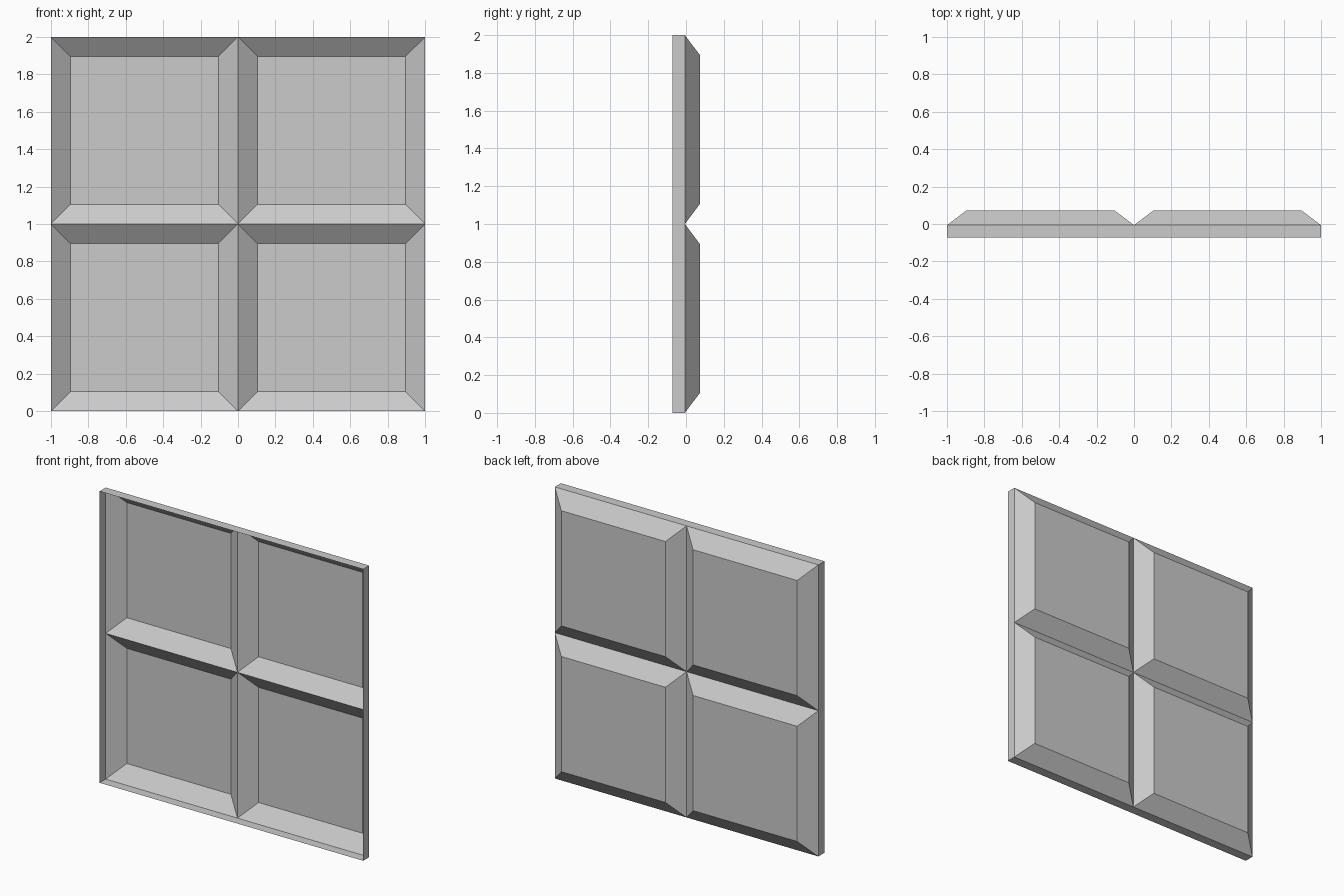
import bpy, bmesh
from mathutils import Matrix, Vector

if "Cube" in bpy.data.objects:
    bpy.data.objects.remove(bpy.data.objects["Cube"])

FRONT, RIDGE, BACK = -0.072, -0.006, 0.073   # depths along y
BEVEL = 0.105                                # width of the sloped borders


def add_object(name, bm):
    mesh = bpy.data.meshes.new(name)
    bm.to_mesh(mesh)
    bm.free()
    obj = bpy.data.objects.new(name, mesh)
    bpy.context.collection.objects.link(obj)
    return obj


# Window-like sheet of 2 x 2 tiles, facing the front
bm = bmesh.new()
bmesh.ops.create_grid(bm, x_segments=2, y_segments=2, size=1.0)
place = Matrix.Translation((0, RIDGE, 1)) @ Matrix.Rotation(1.5707963267948966, 4, 'X')
bmesh.ops.transform(bm, matrix=place, verts=bm.verts)
bm.normal_update()
outline = [e for e in bm.edges if e.is_boundary]

# Thin outer rim reaching forward from the sheet outline
tiles = list(bm.faces)
rim = bmesh.ops.extrude_edge_only(bm, edges=outline)
rim_verts = [g for g in rim["geom"] if isinstance(g, bmesh.types.BMVert)]
bmesh.ops.translate(bm, vec=Vector((0, FRONT - RIDGE, 0)), verts=rim_verts)

# Recessed pan in each tile with sloped borders
bmesh.ops.inset_individual(bm, faces=tiles, thickness=BEVEL, use_even_offset=True)
for f in tiles:
    for v in f.verts:
        v.co.y = BACK

bmesh.ops.recalc_face_normals(bm, faces=bm.faces)
bm.normal_update()
if tiles[0].normal.y > 0:
    bmesh.ops.reverse_faces(bm, faces=bm.faces)
add_object("four_pane_panel", bm)
